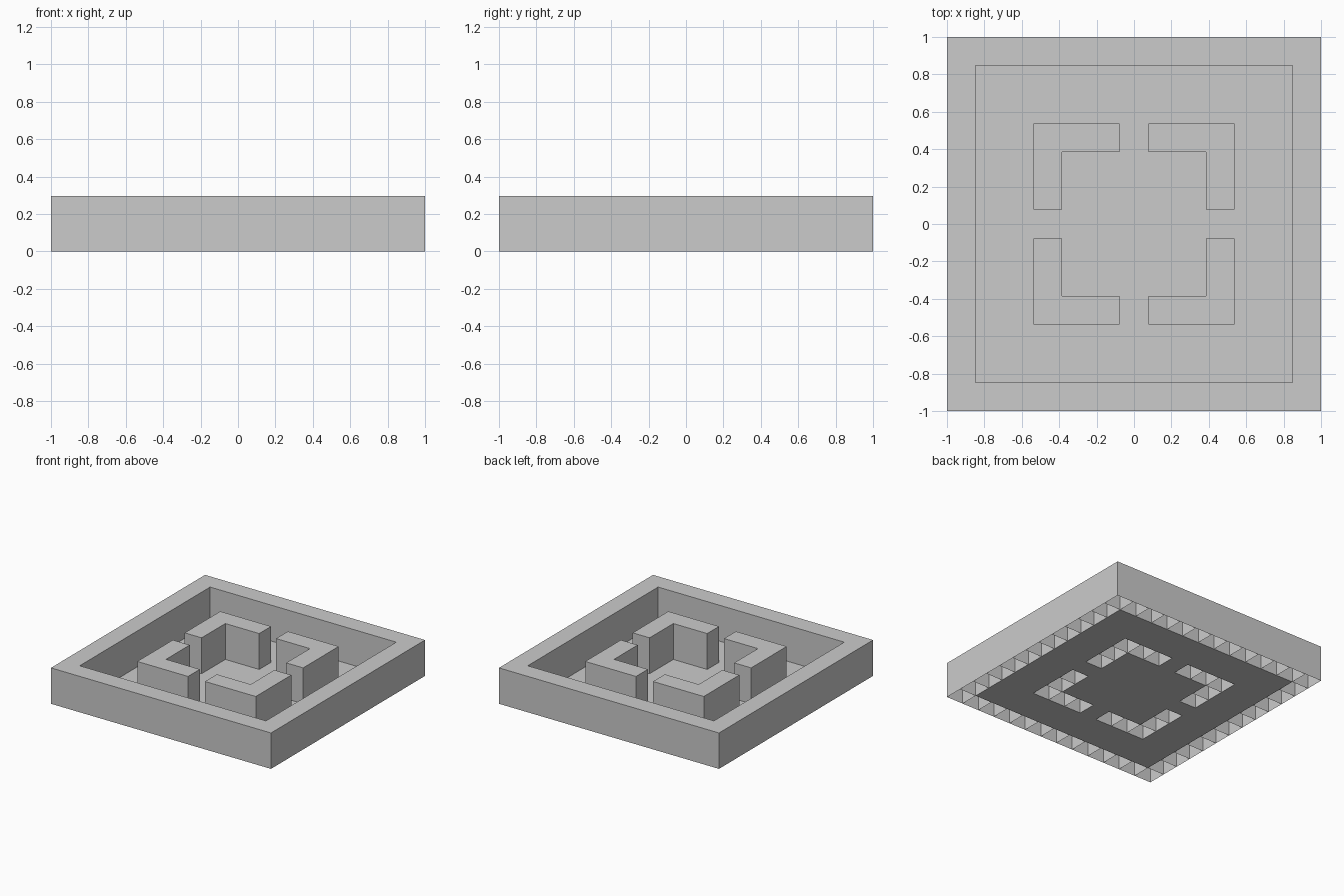
import bpy, bmesh
from mathutils import Matrix, Vector

if "Cube" in bpy.data.objects:
    bpy.data.objects.remove(bpy.data.objects["Cube"])

N = 13              # cells per side
C = 2 / N           # cell size
H = 0.295           # wall height
E = N // 2          # index of the outermost cell


def finish(bm, name):
    mesh = bpy.data.meshes.new(name)
    bm.to_mesh(mesh)
    bm.free()
    obj = bpy.data.objects.new(name, mesh)
    bpy.context.collection.objects.link(obj)
    return obj


def build_wall(name, cells):
    # each cell is a hollow block, open underneath
    bm = bmesh.new()
    for i, j in cells:
        m = Matrix.Translation((i * C, j * C, H / 2)) @ Matrix.Diagonal((C, C, H, 1))
        bmesh.ops.create_cube(bm, size=1, matrix=m)
    bm.normal_update()
    bottoms = [f for f in bm.faces if f.normal.z < -0.5]
    bmesh.ops.delete(bm, geom=bottoms, context='FACES')
    return finish(bm, name)


# outer border ring
span = range(-E, E + 1)
ring = [(i, j) for i in span for j in span if max(abs(i), abs(j)) == E]
build_wall("outer_wall", ring)

# four L-shaped inner walls, mirrored about both axes
corner = [(1, 3), (2, 3), (3, 3), (3, 2), (3, 1)]
used = set(ring)
for sx, side in ((-1, "left"), (1, "right")):
    for sy, end in ((-1, "front"), (1, "back")):
        cells = [(sx * i, sy * j) for i, j in corner]
        used.update(cells)
        build_wall(f"inner_wall_{end}_{side}", cells)

# floor sheet, cut away beneath the walls
bm = bmesh.new()
bmesh.ops.create_grid(bm, x_segments=N, y_segments=N, size=1)
holes = []
for f in bm.faces:
    c = f.calc_center_median()
    if (round(c.x / C), round(c.y / C)) in used:
        holes.append(f)
bmesh.ops.delete(bm, geom=holes, context='FACES')
finish(bm, "floor")
